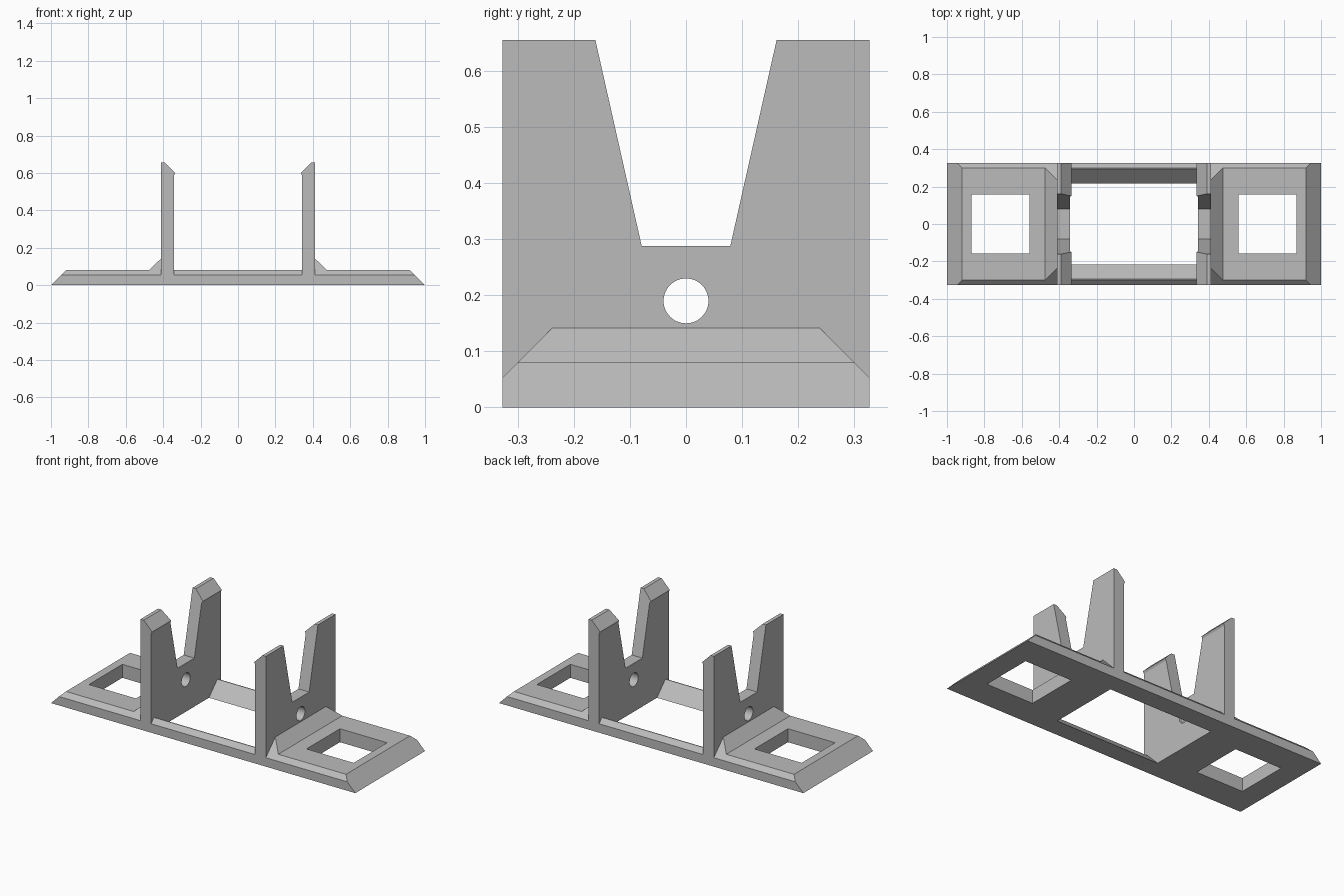
import bpy, bmesh, math

if "Cube" in bpy.data.objects:
    bpy.data.objects.remove(bpy.data.objects["Cube"], do_unlink=True)

GREY = (0.5, 0.5, 0.5, 1.0)
grey = bpy.data.materials.new("plain grey")
grey.use_nodes = True
grey.diffuse_color = GREY
grey.node_tree.nodes["Principled BSDF"].inputs["Base Color"].default_value = GREY

HALF_DEPTH = 0.327   # half depth of the whole stand
RIM = 0.053          # height where the long edge chamfer starts
DECK = 0.08          # height of the plate
GUSSET = 0.142       # top of the brace beside the wall
INNER, OUTER = 0.342, 0.412   # wall faces in x


def prism(name, profile, axis, start, end):
    """Extrude a 2D profile along x (profile in y, z), y (x, z) or z (x, y)."""
    def place(a, b, t):
        return {"x": (t, a, b), "y": (a, t, b), "z": (a, b, t)}[axis]
    bm = bmesh.new()
    rings = [[bm.verts.new(place(a, b, t)) for a, b in profile] for t in (start, end)]
    bm.faces.new(rings[0])
    bm.faces.new(rings[1])
    n = len(profile)
    for i in range(n):
        j = (i + 1) % n
        bm.faces.new((rings[0][i], rings[0][j], rings[1][j], rings[1][i]))
    bmesh.ops.recalc_face_normals(bm, faces=bm.faces)
    mesh = bpy.data.meshes.new(name)
    bm.to_mesh(mesh)
    bm.free()
    mesh.materials.append(grey)
    obj = bpy.data.objects.new(name, mesh)
    bpy.context.collection.objects.link(obj)
    return obj


def boolean(obj, cutter, operation="DIFFERENCE"):
    """Apply a boolean and discard the cutter."""
    mod = obj.modifiers.new("cut", "BOOLEAN")
    mod.operation = operation
    mod.solver = "EXACT"
    mod.object = cutter
    cutter.hide_render = True
    bpy.context.view_layer.update()
    deps = bpy.context.evaluated_depsgraph_get()
    mesh = bpy.data.meshes.new_from_object(obj.evaluated_get(deps))
    obj.modifiers.clear()
    obj.data = mesh
    bpy.data.objects.remove(cutter, do_unlink=True)


def mirrored(profile, s):
    return [(s * a, b) for a, b in profile]


for side, s in (("left", 1), ("right", -1)):
    # Flange with a sloped end and a brace against the wall
    flange = prism(side + "_flange", mirrored([
        (OUTER, 0), (1, 0), (0.92, DECK), (0.475, DECK), (OUTER, GUSSET)], s),
        "y", -HALF_DEPTH, HALF_DEPTH)
    # Chamfer along both long edges
    slope = HALF_DEPTH + RIM
    envelope = prism("chamfer_envelope", [
        (-HALF_DEPTH, -0.1), (HALF_DEPTH, -0.1), (HALF_DEPTH, RIM),
        (slope - 0.2, 0.2), (0.2 - slope, 0.2), (-HALF_DEPTH, RIM)], "x", -1.2, 1.2)
    boolean(flange, envelope, "INTERSECT")
    # Square window
    window = prism("window_cutter", mirrored([
        (0.56, -0.157), (0.87, -0.157), (0.87, 0.157), (0.56, 0.157)], s), "z", -0.1, 0.3)
    boolean(flange, window)

    # Upright wall with a bevelled top and small inner lip
    wall = prism(side + "_wall", mirrored([
        (INNER, 0), (OUTER, 0), (OUTER, 0.655), (0.39, 0.655),
        (0.335, 0.6), (INNER, 0.588)], s), "y", -HALF_DEPTH, HALF_DEPTH)
    # Tapered notch between the two posts
    notch = prism("notch_cutter", [
        (-0.079, 0.288), (0.079, 0.288), (0.184, 0.755), (-0.184, 0.755)],
        "x", s * 0.2, s * 0.6)
    boolean(wall, notch)
    # Round hole
    steps = 48
    circle = [(0.04 * math.cos(math.tau * i / steps),
               0.19 + 0.04 * math.sin(math.tau * i / steps)) for i in range(steps)]
    boolean(wall, prism("hole_cutter", circle, "x", s * 0.2, s * 0.6))
    bpy.ops.object.select_all(action="DESELECT")
    wall.select_set(True)
    bpy.context.view_layer.objects.active = wall
    bpy.ops.object.shade_smooth_by_angle(angle=math.radians(12))

# Rails joining the two walls, with sloped inner faces
for name, s in (("front_rail", -1), ("back_rail", 1)):
    prism(name, mirrored([
        (HALF_DEPTH, 0), (HALF_DEPTH, RIM), (0.3, DECK), (0.295, DECK), (0.216, 0)], s),
        "x", -INNER, INNER)
